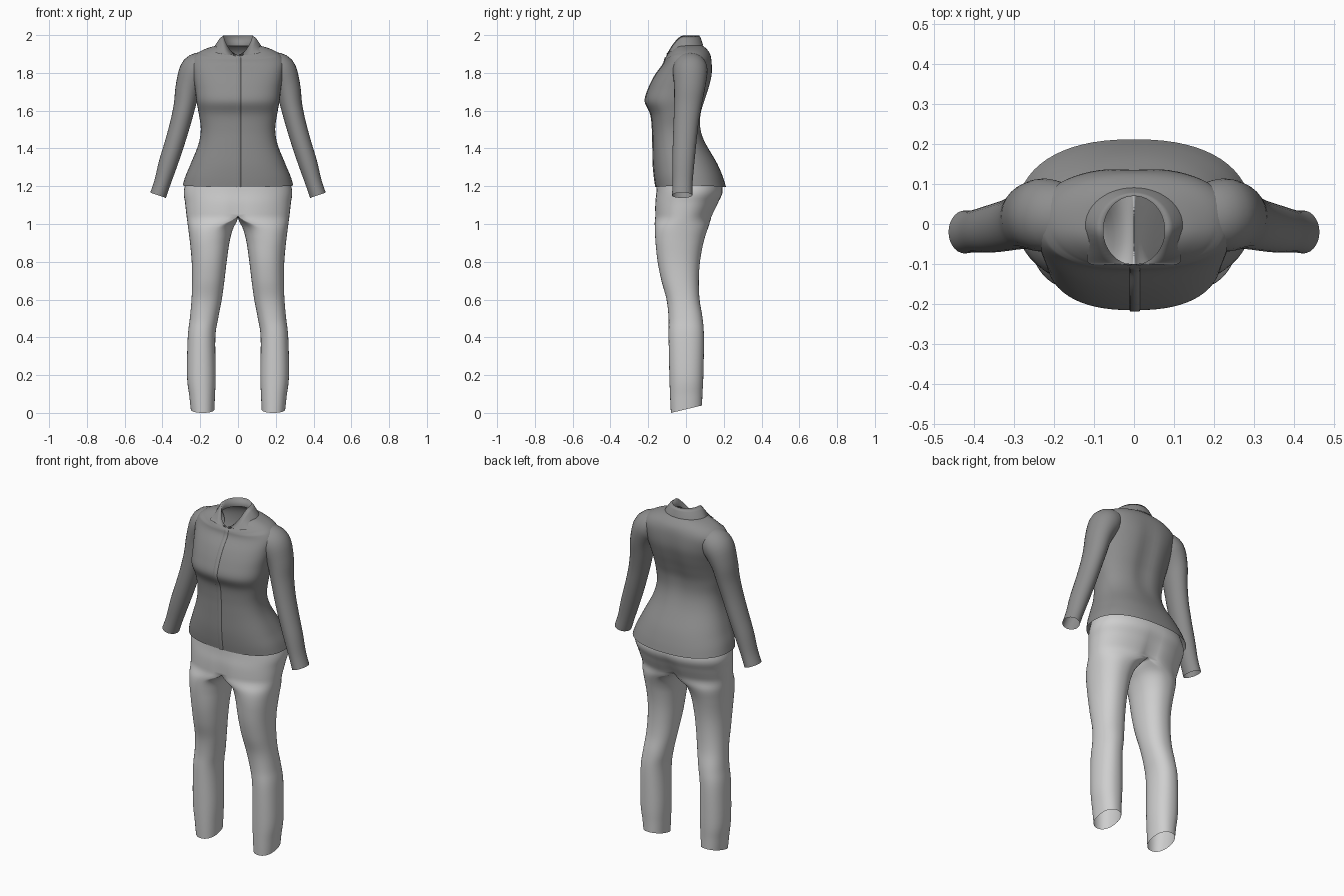
import bpy, bmesh, math
from mathutils import Vector

if "Cube" in bpy.data.objects:
    bpy.data.objects.remove(bpy.data.objects["Cube"])


def material(name, v):
    m = bpy.data.materials.new(name)
    m.diffuse_color = (v, v, v, 1)
    m.use_nodes = True
    m.node_tree.nodes["Principled BSDF"].inputs["Base Color"].default_value = m.diffuse_color
    return m


SHIRT = material("shirt_grey", 0.27)
TROUSER = material("trouser_light_grey", 0.62)


def spline(keys, steps):
    """Smooth interpolation through rows of section values."""
    out = []
    for i in range(len(keys) - 1):
        a, b = keys[max(i - 1, 0)], keys[i]
        c, d = keys[i + 1], keys[min(i + 2, len(keys) - 1)]
        for s in range(steps):
            t = s / steps
            out.append([0.5 * (2 * q + (r - p) * t + (2 * p - 5 * q + 4 * r - u) * t * t
                               + (3 * q - p - 3 * r + u) * t ** 3)
                        for p, q, r, u in zip(a, b, c, d)])
    out.append(list(keys[-1]))
    return out


def power(v, e):
    return math.copysign(abs(v) ** e, v)


def loft(name, rings, mat, closed=True, mirror=False, drop=None):
    """Skin a list of point rings into one smooth open surface."""
    bm = bmesh.new()
    rows = [[bm.verts.new(p) for p in r] for r in rings]
    n = len(rows[0])
    for a, b in zip(rows, rows[1:]):
        for i in range(n if closed else n - 1):
            j = (i + 1) % n
            bm.faces.new((a[i], a[j], b[j], b[i]))
    if drop:
        bmesh.ops.delete(bm, geom=[f for f in bm.faces if drop(f)], context='FACES')
    if mirror:
        g = bm.verts[:] + bm.edges[:] + bm.faces[:]
        dup = bmesh.ops.duplicate(bm, geom=g)["geom"]
        for v in dup:
            if isinstance(v, bmesh.types.BMVert):
                v.co.x = -v.co.x
        bmesh.ops.reverse_faces(bm, faces=[f for f in dup if isinstance(f, bmesh.types.BMFace)])
    bmesh.ops.remove_doubles(bm, verts=bm.verts[:], dist=0.0004)
    bmesh.ops.recalc_face_normals(bm, faces=bm.faces[:])
    me = bpy.data.meshes.new(name)
    bm.to_mesh(me)
    bm.free()
    me.materials.append(mat)
    for p in me.polygons:
        p.use_smooth = True
    ob = bpy.data.objects.new(name, me)
    bpy.context.collection.objects.link(ob)
    return ob


# Shirt body: z, half width, front y, back y, front drop
BODY = [
    (1.195, .293, -.160, .212, 0), (1.25, .278, -.168, .195, 0),
    (1.32, .250, -.174, .165, 0), (1.42, .210, -.176, .108, 0),
    (1.50, .197, -.178, .082, 0), (1.58, .207, -.187, .083, 0),
    (1.65, .220, -.216, .103, 0), (1.72, .228, -.197, .125, 0),
    (1.79, .240, -.162, .140, 0), (1.86, .248, -.122, .138, .015),
    (1.905, .215, -.112, .125, .03), (1.935, .150, -.106, .100, .05),
    (1.948, .090, -.100, .078, .055)]
body = spline(BODY, 5)
rings = []
for z, w, f, b, drop in body:
    ring = []
    for i in range(64):
        t = math.tau * i / 64
        c, s = math.cos(t), math.sin(t)
        ef = .72 if z < 1.9 else .9          # fuller, flatter chest
        y = (f + b) / 2 + (b - f) / 2 * power(s, ef if s < 0 else .9)
        # soft hollow along the spine
        if s > 0 and 1.4 < z < 1.9:
            y -= .012 * math.exp(-(w * c / .04) ** 2) * math.sin((z - 1.4) / .5 * math.pi)
        wave = .008 * c * c * max(0, 1 - (z - 1.195) / .1)
        ring.append((w * power(c, .85), y, z + wave - drop * s * s * (s < 0)))
    rings.append(ring)
loft("shirt_body", rings, SHIRT)

# Button placket down the front
strip = []
for z, w, f, b, drop in body:
    if f < -.108:
        strip.append([(x, f + dy, z - drop) for x, dy in
                      ((-.012, .003), (-.010, -.003), (.014, -.003), (.016, .003))])
loft("front_placket", strip, SHIRT, closed=False)

# Sleeves: x, y, z, in-plane radius, depth radius
ARM = [(.165, .020, 1.850, .066, .080), (.222, .022, 1.815, .084, .092),
       (.262, .020, 1.730, .068, .083), (.282, .010, 1.630, .058, .073),
       (.306, 0, 1.530, .054, .066), (.338, -.008, 1.42, .052, .062),
       (.370, -.014, 1.320, .050, .058), (.400, -.018, 1.220, .044, .053),
       (.423, -.020, 1.152, .044, .054)]
path = spline(ARM, 4)
rings = []
for k, (x, y, z, r, d) in enumerate(path):
    p, q = path[max(k - 1, 0)], path[min(k + 1, len(path) - 1)]
    tan = Vector((q[0] - p[0], 0, q[2] - p[2])).normalized()
    side = Vector((-tan.z, 0, tan.x))
    rings.append([Vector((x, y, z)) + side * r * math.cos(t) + Vector((0, d * math.sin(t), 0))
                  for t in (math.tau * i / 28 for i in range(28))])
loft("sleeves", rings, SHIRT, mirror=True)

# Folded collar: inner stand, top fold, outer fall, open at the front
rows = [[], [], [], []]
for i in range(49):
    u = i / 24 - 1                            # -1 .. 1, zero at the back
    a = math.pi / 2 + u * (math.pi - .06)
    c, s = math.cos(a), math.sin(a)
    front = max(0, -s)
    tip = front ** 3
    top = 1.998 - .10 * front ** 1.6
    x, y = .077 * c, -.016 + .086 * s
    ox = .122 * c + math.copysign(.088 * tip, c)
    oy = -.004 + .095 * s + .008 * front
    rows[0].append((x * 1.05, y * 1.04, top - .055 + .035 * front))
    rows[1].append((x, y, top))
    rows[2].append((x * .55 + ox * .45, y * .55 + oy * .45 - .004 * front, top - .016 + .012 * front))
    rows[3].append((ox, oy - .012 * front, 1.945 - .042 * front))
loft("collar", rows, SHIRT, closed=False)

# Trousers: z, inner x, outer x, front y, back y, hip blend, front drop
LEG = [
    (.035, .125, .250, -.080, .085, 0, .018), (.10, .122, .258, -.084, .087, 0, .008),
    (.20, .118, .270, -.088, .092, 0, 0), (.40, .120, .266, -.092, .095, 0, 0),
    (.50, .105, .255, -.092, .088, 0, 0), (.60, .086, .246, -.103, .072, 0, 0),
    (.70, .072, .243, -.130, .068, 0, 0), (.80, .060, .245, -.150, .074, 0, 0),
    (.90, .046, .254, -.161, .092, 0, 0), (.98, .030, .264, -.165, .117, .2, 0),
    (1.04, .010, .272, -.166, .140, 1, 0), (1.11, 0, .280, -.165, .172, 1, 0),
    (1.18, 0, .286, -.158, .196, 1, 0), (1.28, 0, .254, -.155, .168, 1, 0),
    (1.36, 0, .218, -.158, .125, 1, 0)]
rings = []
for z, xi, xo, f, b, h, drop in spline(LEG, 5):
    h = min(1, max(0, h))
    ring = []
    for i in range(48):
        t = math.tau * i / 48
        c, s = power(math.cos(t), .9), power(math.sin(t), .9)
        if abs(c) < 1e-6:
            c = 0
        x = h * max(0, xo * c) + (1 - h) * ((xi + xo) / 2 + (xo - xi) / 2 * c)
        y = (f + b) / 2 + (b - f) / 2 * s
        # seat and groin creases
        if z < 1.2:
            fade = h * (1.2 - z) / .16
            y -= (.022 if s > 0 else -.012) * abs(s) * fade * math.exp(-(x / .035) ** 2)
        ring.append((max(0, x), y, z + drop * s))
    rings.append(ring)
loft("trousers", rings, TROUSER, mirror=True,
     drop=lambda f: all(v.co.x < 1e-4 for v in f.verts))

# Settle the hem of the legs on the ground
lo = min(v.co.z for v in bpy.data.objects["trousers"].data.vertices)
for v in bpy.data.objects["trousers"].data.vertices:
    if v.co.z < .2:
        v.co.z -= lo * (1 - v.co.z / .2) / (1 - lo / .2)
